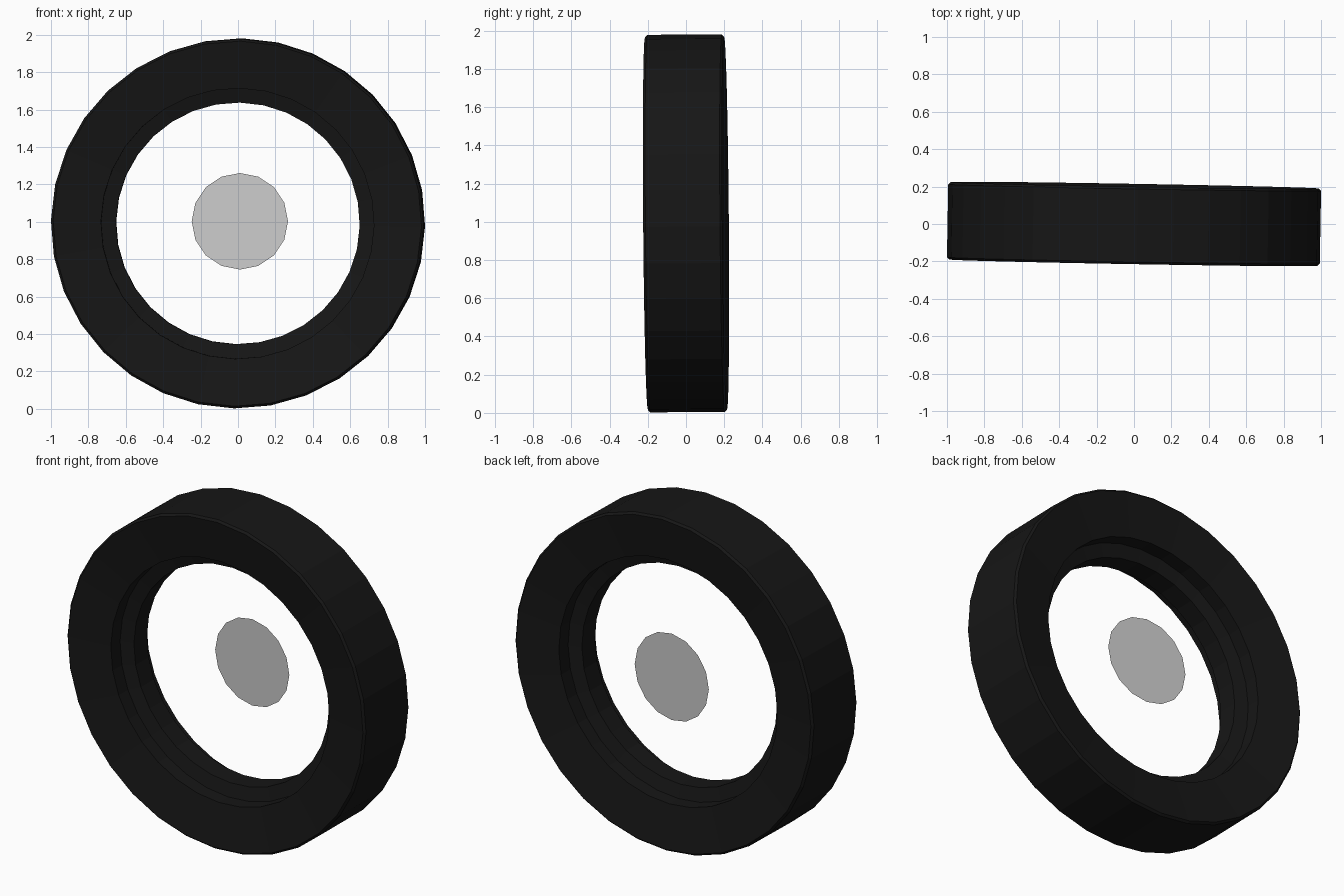
import bpy, bmesh
from math import sin, cos, pi, radians
from mathutils import Matrix

if "Cube" in bpy.data.objects:
    bpy.data.objects.remove(bpy.data.objects["Cube"])


def material(name, grey):
    m = bpy.data.materials.new(name)
    m.diffuse_color = (grey, grey, grey, 1)
    m.use_nodes = True
    m.node_tree.nodes["Principled BSDF"].inputs["Base Color"].default_value = m.diffuse_color
    return m


def add_object(name, bm, matrix, mat=None):
    bmesh.ops.transform(bm, matrix=matrix, verts=bm.verts)
    me = bpy.data.meshes.new(name)
    bm.to_mesh(me)
    bm.free()
    ob = bpy.data.objects.new(name, me)
    bpy.context.collection.objects.link(ob)
    if mat:
        me.materials.append(mat)
    return ob


# Tyre: half cross-section (radius, y), mirrored and revolved around y
half = [(0.997, 0.195), (0.985, 0.207), (0.73, 0.165), (0.73, 0.08), (0.652, 0.06)]
profile = half + [(r, -y) for r, y in reversed(half)]
SIDES = 32
bm = bmesh.new()
rings = []
for i in range(SIDES):
    a = 2 * pi * i / SIDES
    rings.append([bm.verts.new((r * cos(a), y, r * sin(a))) for r, y in profile])
n = len(profile)
for i in range(SIDES):
    p, q = rings[i], rings[(i + 1) % SIDES]
    for j in range(n):
        k = (j + 1) % n
        bm.faces.new((p[j], p[k], q[k], q[j]))
bmesh.ops.recalc_face_normals(bm, faces=bm.faces)
tyre_pose = (Matrix.Translation((0, 0, 0.992))
             @ Matrix.Diagonal((1, 1, 0.991, 1))
             @ Matrix.Rotation(radians(-1), 4, 'Z')
             @ Matrix.Rotation(radians(0.45), 4, 'X')
             @ Matrix.Rotation(radians(1), 4, 'Y'))
add_object("tyre", bm, tyre_pose, material("rubber", 0.008))

# Hub disc: thin flat plate floating inside, turned slightly
bm = bmesh.new()
bmesh.ops.create_circle(bm, cap_ends=True, segments=16, radius=0.258)
hub_pose = (Matrix.Translation((0.01, 0.12, 1.003))
            @ Matrix.Rotation(radians(-4), 4, 'Z')
            @ Matrix.Rotation(radians(90), 4, 'X'))
add_object("hub_disc", bm, hub_pose)
